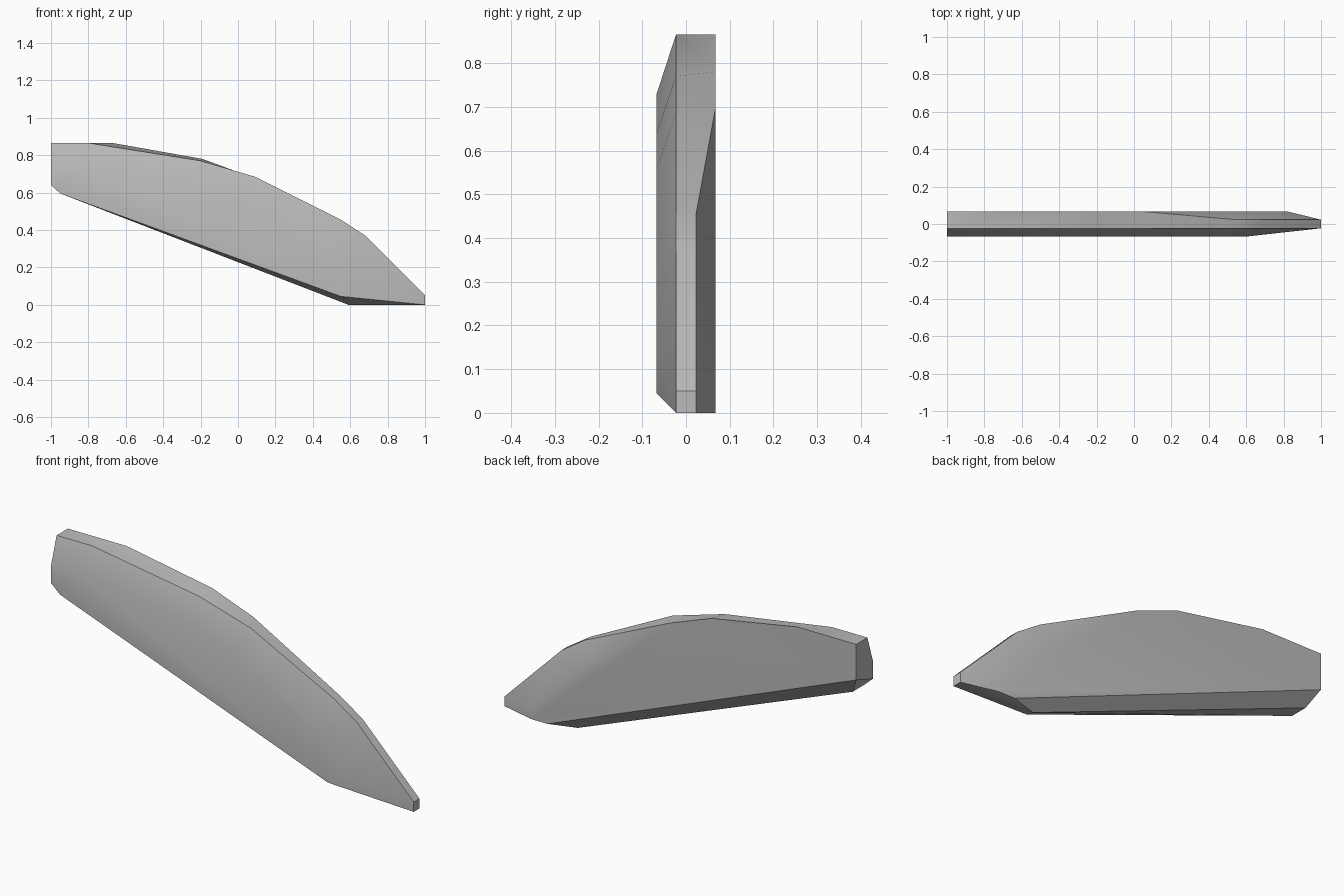
import bpy
import bmesh
import math

default_cube = bpy.data.objects.get("Cube")
if default_cube:
    bpy.data.objects.remove(default_cube, do_unlink=True)

# Half thickness of the plate, and half width of its narrow edge
WIDE = 0.067
NARROW = 0.023

bm = bmesh.new()


def contour(y, profile):
    """Vertices for a list of x, z positions lying at one depth."""
    return [bm.verts.new((x, y, z)) for x, z in profile]


def bridge(first, second):
    """Quads between two contours with equal counts."""
    for i in range(len(first) - 1):
        bm.faces.new((first[i], first[i + 1], second[i + 1], second[i]))


# Upper ridge on the front side, and the edge of the flat front below it
front_ridge = contour(-NARROW, [(-1, .865), (-.8, .865), (-.2, .77), (.09, .685),
                                (.55, .455), (.68, .37), (1, .05)])
front_flat = contour(-WIDE, [(-1, .73), (-.82, .73), (-.24, .64), (.03, .56),
                             (.43, .34), (.5, .27), (.6, .1)])

# Upper ridge on the back side: wide at the butt end, narrow towards the tip
back_wide = contour(WIDE, [(-1, .865), (-.67, .865), (-.19, .78), (.04, .695)])
back_narrow = contour(NARROW, [(.55, .455), (.68, .37), (1, .05)])
back_ridge = back_wide + back_narrow
back_flat = contour(WIDE, [(.45, .4), (.57, .3), (.82, .05)])

# Lower outlines
front_low = contour(-WIDE, [(.55, .045), (-.95, .595), (-1, .64)])
back_low = contour(WIDE, [(.82, 0), (.73, 0), (-1, .685)])
keel_tip, keel_end = contour(NARROW, [(.59, 0), (-.95, .595)])
tip_front = contour(-NARROW, [(1, 0)])[0]
tip_back = contour(NARROW, [(1, 0)])[0]

# Top surface, front bevel and back bevel
bridge(front_ridge, back_ridge)
bridge(front_ridge, front_flat)
bridge(back_narrow, back_flat)
bm.faces.new((back_wide[-1], back_narrow[0], back_flat[0]))

# Large flat sides
bm.faces.new(front_flat + front_low)
bm.faces.new(back_wide + back_flat + back_low)

# Tapered tip
bm.faces.new((front_ridge[-1], tip_front, front_low[0], front_flat[-1]))
bm.faces.new((back_ridge[-1], tip_back, back_low[0], back_flat[-1]))
bm.faces.new((front_ridge[-1], back_ridge[-1], tip_back, tip_front))

# Underside: tip, long strip and back chamfer
bm.faces.new((keel_tip, tip_back, tip_front, front_low[0]))
bm.faces.new((keel_tip, back_low[1], back_low[0], tip_back))
bm.faces.new((keel_tip, front_low[0], front_low[1], keel_end))
bm.faces.new((keel_tip, keel_end, back_low[2], back_low[1]))

# Butt end and its lower corner
bm.faces.new((front_ridge[0], back_ridge[0], back_low[2], front_low[2], front_flat[0]))
bm.faces.new((back_low[2], keel_end, front_low[1], front_low[2]))

bmesh.ops.recalc_face_normals(bm, faces=bm.faces)
mesh = bpy.data.meshes.new("tapered_plate")
bm.to_mesh(mesh)
bm.free()

# Single grey finish
grey = bpy.data.materials.new("plain grey")
grey.use_nodes = True
colour = (0.5, 0.5, 0.5, 1)
grey.diffuse_color = colour
for node in grey.node_tree.nodes:
    if node.type == "BSDF_PRINCIPLED":
        node.inputs["Base Color"].default_value = colour
mesh.materials.append(grey)

plate = bpy.data.objects.new("tapered_plate", mesh)
bpy.context.collection.objects.link(plate)
bpy.ops.object.select_all(action="DESELECT")
plate.select_set(True)
bpy.context.view_layer.objects.active = plate
bpy.ops.object.shade_smooth_by_angle(angle=math.radians(30))
